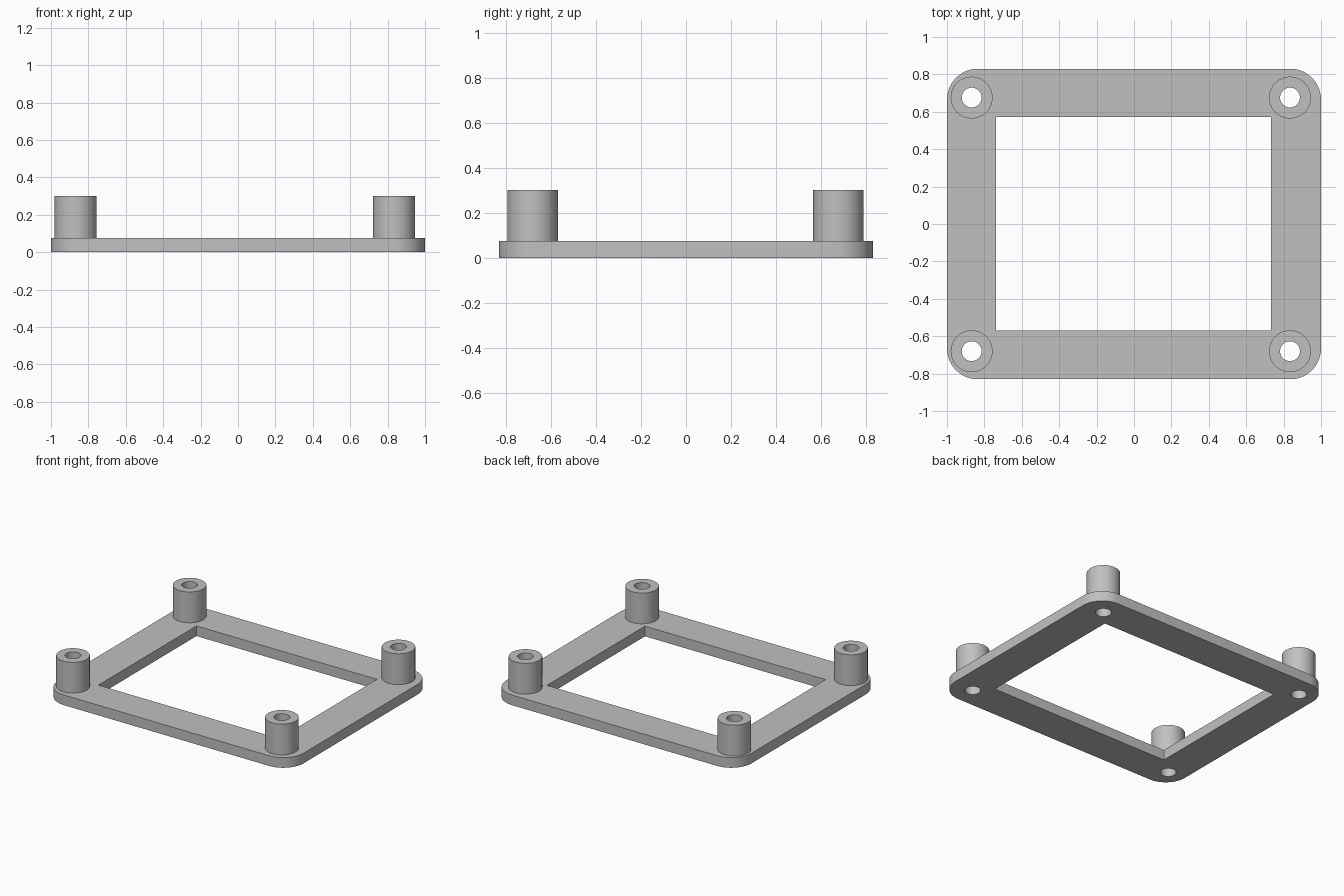
import bpy
import bmesh
from math import cos, sin, pi, radians

PLATE_TOP, POST_TOP = 0.075, 0.302
HALF_X, HALF_Y, CORNER = 1.0, 0.83, 0.165
POST_R, HOLE_R, SIDES = 0.112, 0.053, 48
POSTS = {
    "front_left": (0.834, -0.68), "front_right": (-0.868, -0.68),
    "back_left": (0.834, 0.676), "back_right": (-0.868, 0.676),
}

cube = bpy.data.objects.get("Cube")
if cube:
    bpy.data.objects.remove(cube, do_unlink=True)

grey = bpy.data.materials.new("plain grey")
grey.use_nodes = True
colour = (0.53, 0.53, 0.53, 1)
grey.diffuse_color = colour
grey.node_tree.nodes["Principled BSDF"].inputs["Base Color"].default_value = colour


def finish(name, bm):
    bmesh.ops.recalc_face_normals(bm, faces=bm.faces)
    mesh = bpy.data.meshes.new(name)
    bm.to_mesh(mesh)
    bm.free()
    mesh.materials.append(grey)
    obj = bpy.data.objects.new(name, mesh)
    bpy.context.collection.objects.link(obj)
    return obj


def prism(name, outline, bottom, top):
    bm = bmesh.new()
    face = bm.faces.new([bm.verts.new((x, y, bottom)) for x, y in outline])
    new = bmesh.ops.extrude_face_region(bm, geom=[face], use_keep_orig=True)["geom"]
    verts = [v for v in new if isinstance(v, bmesh.types.BMVert)]
    bmesh.ops.translate(bm, verts=verts, vec=(0, 0, top - bottom))
    return finish(name, bm)


def circle(x, y, r):
    return [(x + r * cos(2 * pi * i / SIDES), y + r * sin(2 * pi * i / SIDES))
            for i in range(SIDES)]


def rounded_rectangle(hx, hy, r, steps=12):
    points = []
    for k, (sx, sy) in enumerate([(1, 1), (-1, 1), (-1, -1), (1, -1)]):
        for i in range(steps + 1):
            a = (k + i / steps) * pi / 2
            points.append((sx * (hx - r) + r * cos(a), sy * (hy - r) + r * sin(a)))
    return points


def tube(name, x, y):
    # Outer wall, top ring and bore; the open foot sits on the frame
    bm = bmesh.new()
    rings = []
    for r, z in [(POST_R, PLATE_TOP), (POST_R, POST_TOP),
                 (HOLE_R, POST_TOP), (HOLE_R, PLATE_TOP)]:
        rings.append([bm.verts.new((px, py, z)) for px, py in circle(x, y, r)])
    for a, b in zip(rings, rings[1:]):
        for i in range(SIDES):
            j = (i + 1) % SIDES
            bm.faces.new((a[i], a[j], b[j], b[i]))
    return finish(name, bm)


def smooth(obj):
    bpy.ops.object.select_all(action="DESELECT")
    obj.select_set(True)
    bpy.context.view_layer.objects.active = obj
    bpy.ops.object.shade_smooth_by_angle(angle=radians(30))


# Base frame with its window and four screw holes cut through
frame = prism("base_frame", rounded_rectangle(HALF_X, HALF_Y, CORNER), 0, PLATE_TOP)
window = [(-0.738, -0.57), (0.733, -0.57), (0.733, 0.571), (-0.738, 0.571)]
cutters = [prism("window_cutter", window, -0.1, 0.2)]
cutters += [prism("hole_cutter", circle(x, y, HOLE_R), -0.1, 0.2)
            for x, y in POSTS.values()]
bpy.context.view_layer.objects.active = frame
for cutter in cutters:
    cutter.hide_render = True
    mod = frame.modifiers.new("cut", "BOOLEAN")
    mod.operation = "DIFFERENCE"
    mod.solver = "EXACT"
    mod.object = cutter
    bpy.ops.object.modifier_apply(modifier=mod.name)
    bpy.data.objects.remove(cutter, do_unlink=True)
smooth(frame)

# Hollow standoff posts
for corner, (x, y) in POSTS.items():
    smooth(tube(corner + "_post", x, y))
